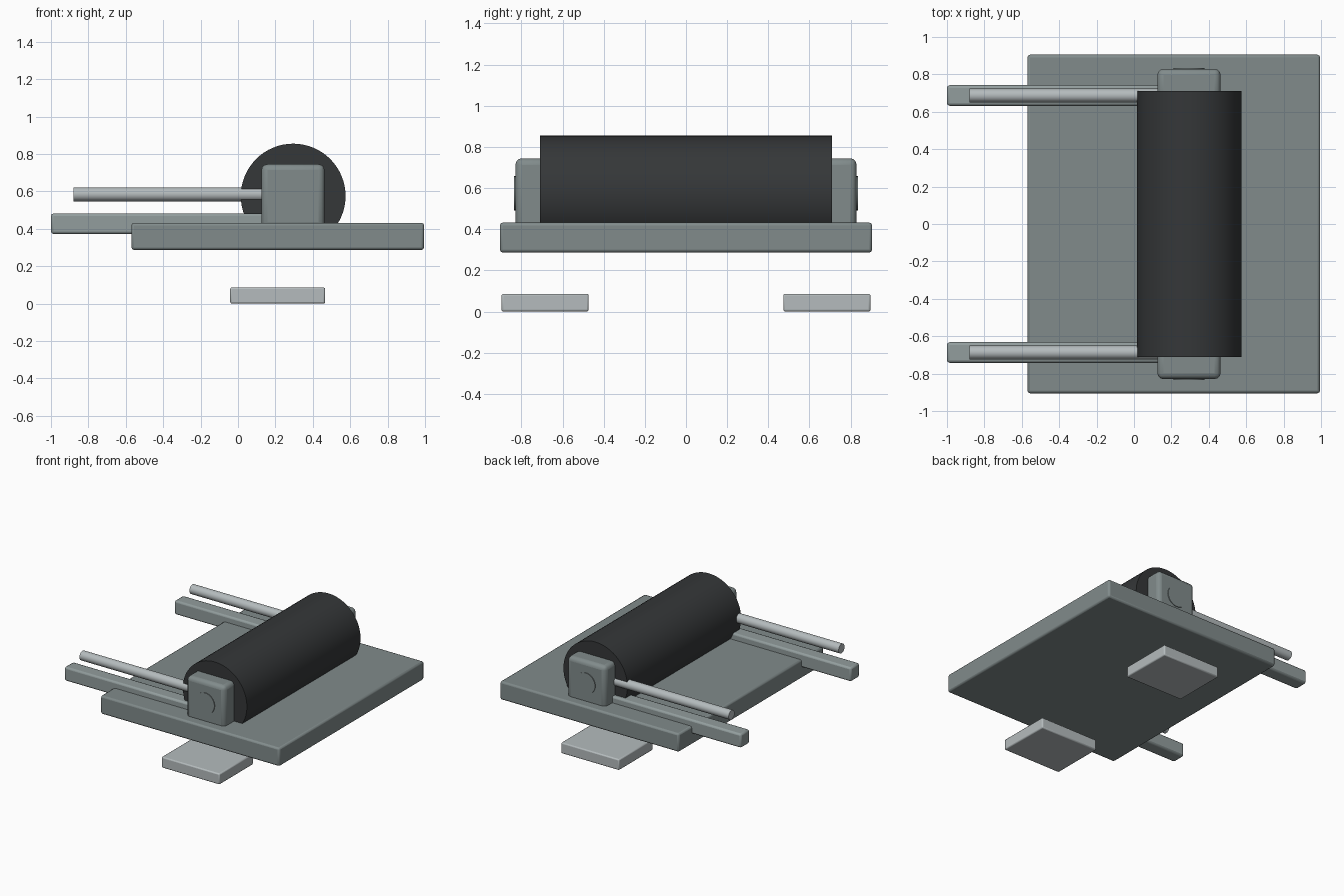
import bpy, math

if "Cube" in bpy.data.objects:
    bpy.data.objects.remove(bpy.data.objects["Cube"])


def material(name, rgb):
    m = bpy.data.materials.new(name)
    m.diffuse_color = (*rgb, 1)
    m.use_nodes = True
    m.node_tree.nodes["Principled BSDF"].inputs["Base Color"].default_value = m.diffuse_color
    return m


STEEL = material("steel_grey", (0.22, 0.26, 0.26))
RAIL = material("rail_grey", (0.29, 0.34, 0.34))
LIGHT = material("light_metal", (0.46, 0.50, 0.51))
RUBBER = material("black_rubber", (0.035, 0.038, 0.04))


def finish(ob, name, mat, bevel=0, segments=2):
    ob.name = name
    ob.data.materials.append(mat)
    if bevel:
        mod = ob.modifiers.new("bevel", "BEVEL")
        mod.width, mod.segments = bevel, segments
    bpy.ops.object.shade_smooth_by_angle(angle=math.radians(30))
    return ob


def box(name, mat, x, y, z, bevel, segments=2):
    """Box from (min, max) pairs on each axis."""
    bpy.ops.mesh.primitive_cube_add(size=1, location=[sum(r) / 2 for r in (x, y, z)])
    ob = bpy.context.object
    ob.scale = [r[1] - r[0] for r in (x, y, z)]
    bpy.ops.object.transform_apply(location=False, rotation=False, scale=True)
    return finish(ob, name, mat, bevel, segments)


def rod(name, mat, radius, length, loc, axis, sides=32, bevel=0):
    rot = (math.pi / 2, 0, 0) if axis == "y" else (0, math.pi / 2, 0)
    bpy.ops.mesh.primitive_cylinder_add(vertices=sides, radius=radius, depth=length,
                                        location=loc, rotation=rot)
    return finish(bpy.context.object, name, mat, bevel)


def span(side, a, b):
    return sorted((side * a, side * b))


# Base plate and roller
AXIS_X, AXIS_Z = 0.295, 0.575
box("base_plate", STEEL, (-0.57, 0.995), (-0.905, 0.905), (0.287, 0.432), 0.014)
rod("roller", RUBBER, 0.28, 1.42, (AXIS_X, 0, AXIS_Z), "y", 64)

# Parts repeated on the left and right sides
for side, tag in ((-1, "front"), (1, "back")):
    # Bearing block with its axle cap
    box(tag + "_bearing_block", STEEL, (0.125, 0.463), span(side, 0.65, 0.829),
        (0.403, 0.745), 0.032, 3)
    rod(tag + "_axle_cap", STEEL, 0.083, 0.1, (AXIS_X, side * 0.785, AXIS_Z), "y")
    # Square rail and round guide rod reaching out to the left
    box(tag + "_rail", RAIL, (-1.0, 0.2), span(side, 0.632, 0.742), (0.372, 0.482), 0.014)
    rod(tag + "_guide_rod", LIGHT, 0.037, 1.08, (-0.34, side * 0.687, 0.584), "x", 24)
    # Foot pad below the plate
    box(tag + "_foot_pad", LIGHT, (-0.042, 0.466), span(side, 0.473, 0.897), (0.0, 0.086), 0.009)
